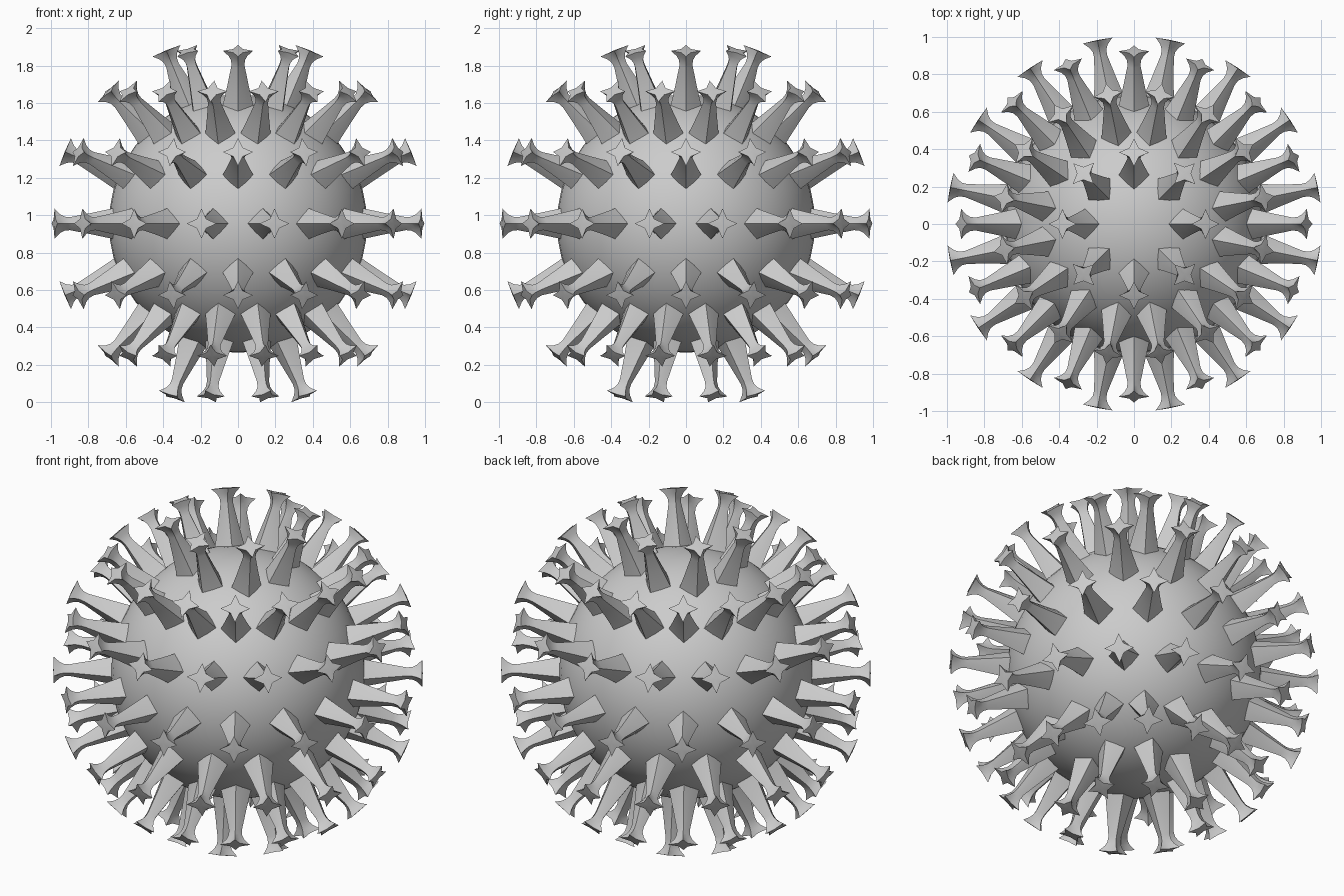
import bpy, bmesh
from math import radians, sin, cos, pi
from mathutils import Vector

if "Cube" in bpy.data.objects:
    bpy.data.objects.remove(bpy.data.objects["Cube"])

CENTRE = Vector((0, 0, 0.955))

# Round core
bpy.ops.mesh.primitive_uv_sphere_add(segments=48, ring_count=24, radius=0.69, location=CENTRE)
core = bpy.context.object
core.name = "core"
bpy.ops.object.shade_smooth()

# Spike profile: distance from centre, corner radius, radius between corners
PROFILE = [(0.62, 0.105, 0.078), (0.69, 0.08, 0.06), (0.80, 0.057, 0.043),
           (0.915, 0.035, 0.027), (0.945, 0.037, 0.027), (0.97, 0.05, 0.030),
           (0.99, 0.07, 0.034), (1.0, 0.081, 0.036)]


def add_spike(bm, elev, azim):
    """Diamond shaft that flares into a four-pointed star cap."""
    out = Vector((cos(elev) * cos(azim), cos(elev) * sin(azim), sin(elev)))
    east = Vector((-sin(azim), cos(azim), 0))
    north = out.cross(east)
    rings = []
    for dist, corner, mid in PROFILE:
        ring = []
        for i in range(8):
            r = mid if i % 2 else corner
            a = i * pi / 4
            ring.append(bm.verts.new(CENTRE + out * dist + east * r * cos(a) + north * r * sin(a)))
        rings.append(ring)
    for lo, hi in zip(rings, rings[1:]):
        for i in range(8):
            j = (i + 1) % 8
            bm.faces.new((lo[i], lo[j], hi[j], hi[i]))
    tip = bm.verts.new(CENTRE + out * 1.003)
    for i in range(8):
        bm.faces.new((rings[-1][i], rings[-1][(i + 1) % 8], tip))


# Rows of spikes: elevation, count, start offset (degrees)
ROWS = [(67.5, 8, 0), (45, 16, 11.25), (22.5, 16, 0), (0, 16, 11.25),
        (-22.5, 16, 0), (-45, 16, 11.25), (-67.5, 8, 22.5)]
bm = bmesh.new()
for elev, count, offset in ROWS:
    for k in range(count):
        add_spike(bm, radians(elev), radians(offset + 360 * k / count))
bmesh.ops.recalc_face_normals(bm, faces=bm.faces)
mesh = bpy.data.meshes.new("spikes")
bm.to_mesh(mesh)
bm.free()
spikes = bpy.data.objects.new("spikes", mesh)
bpy.context.collection.objects.link(spikes)
bpy.ops.object.select_all(action='DESELECT')
spikes.select_set(True)
bpy.context.view_layer.objects.active = spikes
bpy.ops.object.shade_smooth_by_angle(angle=radians(60))
